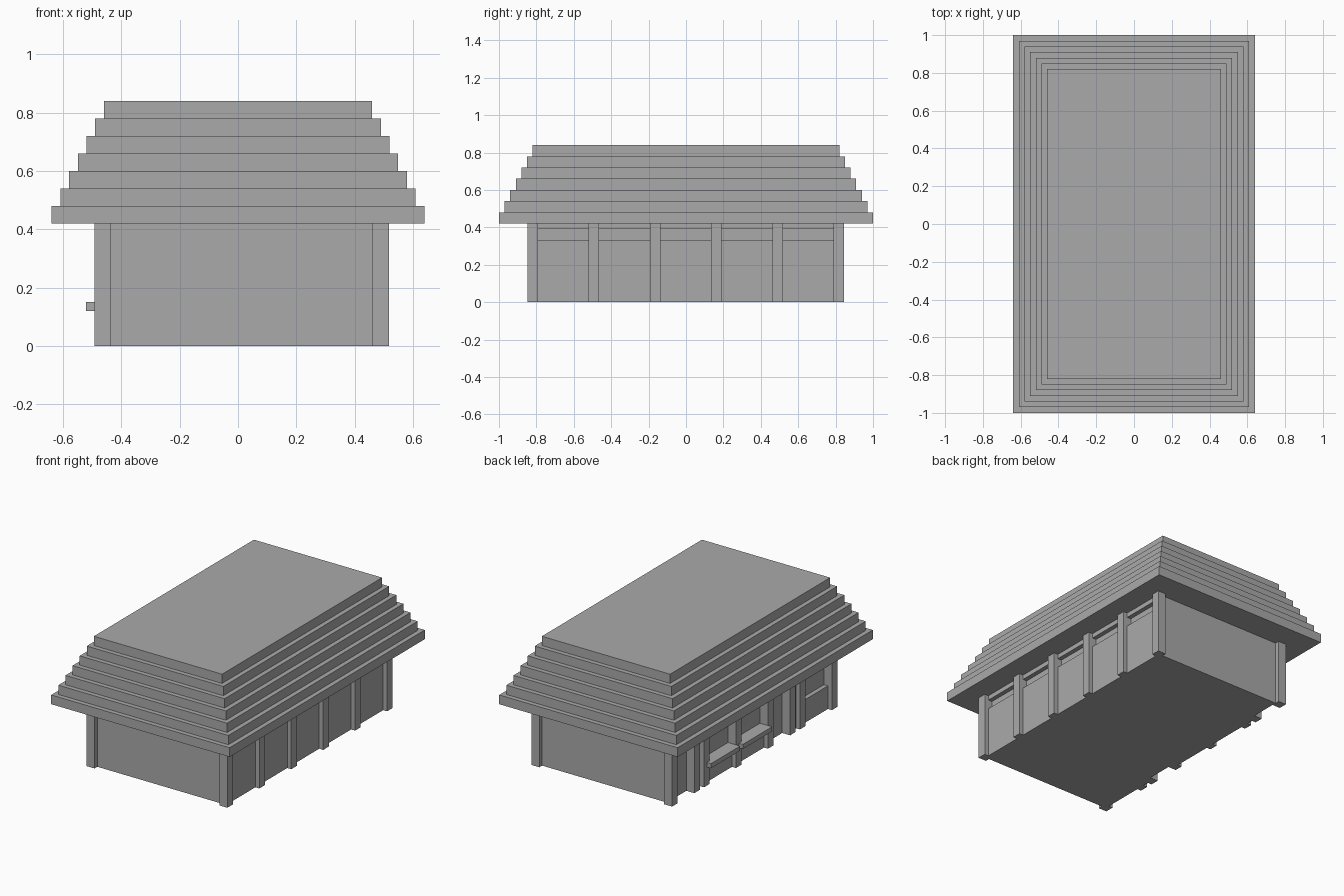
import bpy

cube = bpy.data.objects.get("Cube")
if cube:
    bpy.data.objects.remove(cube, do_unlink=True)

grey = bpy.data.materials.new("plain_grey")
grey.use_nodes = True
GREY = (0.4, 0.4, 0.4, 1)
grey.diffuse_color = GREY
grey.node_tree.nodes["Principled BSDF"].inputs["Base Color"].default_value = GREY


def box(name, x, y, z):
    """Box from (min, max) pairs on each axis."""
    spans = (x, y, z)
    bpy.ops.mesh.primitive_cube_add(size=1, location=[(a + b) / 2 for a, b in spans])
    ob = bpy.context.object
    ob.name = name
    ob.scale = [b - a for a, b in spans]
    bpy.ops.object.transform_apply(location=False, rotation=False, scale=True)
    ob.data.materials.append(grey)
    return ob


EAVE = 0.42
HALF = 0.0285                      # half a post's width
LEFT, RIGHT = -0.464, 0.489        # post rows; walls run along their centres
posts = [-0.82 + 0.3275 * i for i in range(6)]
FRONT, BACK = posts[0], posts[-1]
INNER_L, INNER_R = LEFT + HALF, RIGHT - HALF

# Main body, set back behind the side walls
box("body", (INNER_L, INNER_R), (FRONT, BACK), (0, EAVE))

# Stepped roof
for i in range(7):
    inset = 0.03 * i
    x, y, z = 0.64 - inset, 1 - inset, EAVE + 0.06 * i
    box(f"roof_step_{i + 1}", (-x, x), (-y, y), (z, z + 0.06))


def post(name, x, y):
    box(name, (x - HALF, x + HALF), (y - HALF, y + HALF), (0, EAVE))


# Posts along both long sides
for i, y in enumerate(posts):
    post(f"right_post_{i + 1}", RIGHT, y)
    post(f"left_post_{i + 1}", LEFT, y)

# Right wall with a sunken strip under the top beam
box("right_wall", (INNER_R, RIGHT), (FRONT, BACK), (0, 0.33))
box("right_beam", (INNER_R, RIGHT), (FRONT, BACK), (0.39, EAVE))
box("left_beam", (LEFT, INNER_L), (FRONT, BACK), (0.39, EAVE))

# Low walls under the left windows
box("left_low_wall_front", (LEFT, INNER_L), (posts[0], posts[1]), (0, 0.15))
box("left_low_wall_middle", (LEFT, INNER_L), (posts[2], posts[4]), (0, 0.15))

# Doorways on the left: an extra jamb post beside a narrow wall
for name, y, jamb in (("front", posts[1], posts[1] + 0.1),
                      ("back", posts[4], posts[4] + 0.1)):
    post(f"{name}_door_jamb", LEFT, jamb)
    box(f"{name}_door_side_wall", (LEFT, INNER_L), (y, jamb), (0, EAVE))

# Counter shelves on the left
for i in (2, 3):
    end = posts[i + 1]
    box(f"counter_shelf_{i - 1}", (-0.522, INNER_L), (end - 0.3, end), (0.12, 0.15))
